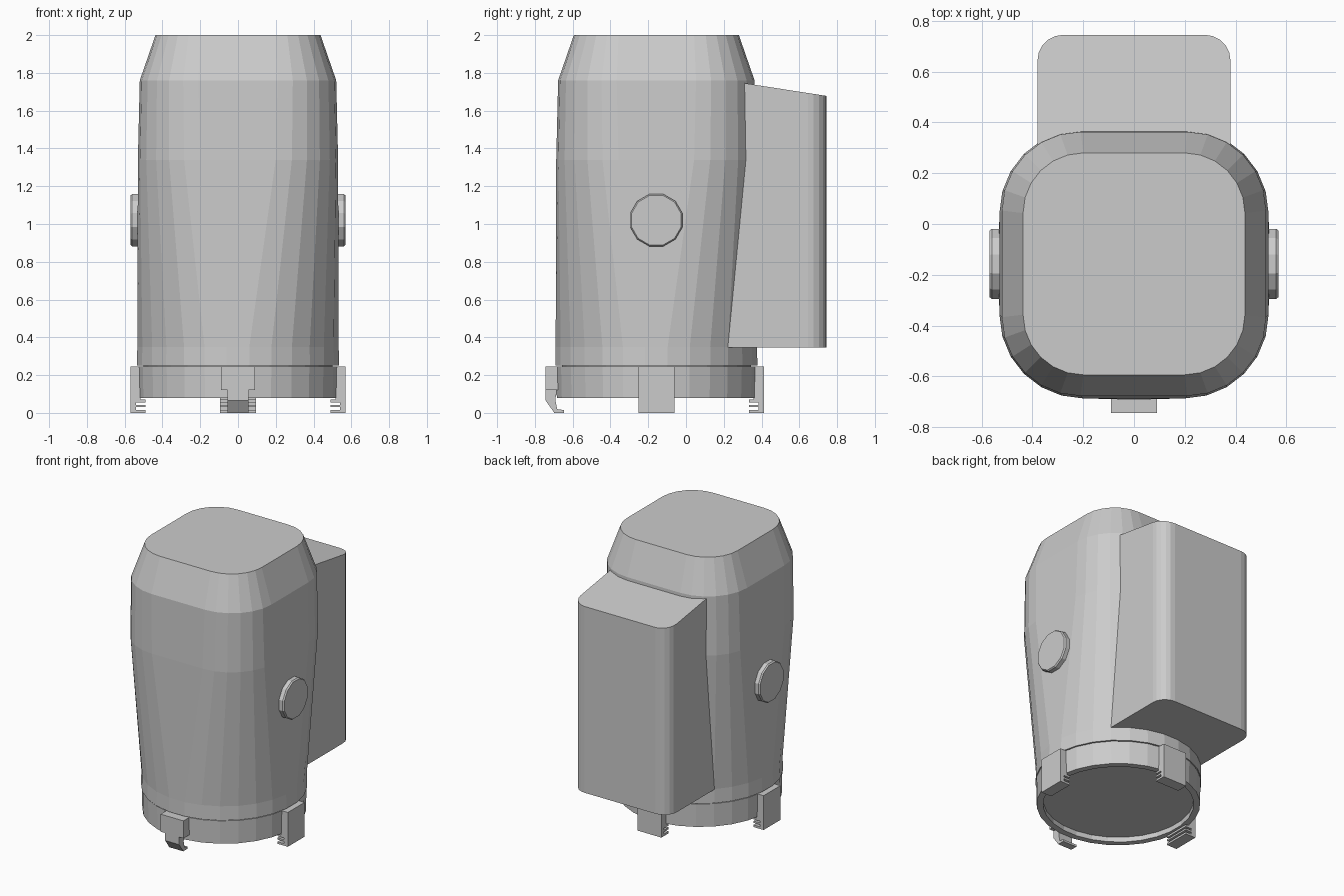
import bpy, bmesh
from math import sin, cos, pi, radians

if "Cube" in bpy.data.objects:
    bpy.data.objects.remove(bpy.data.objects["Cube"])

CY = -0.157   # body axis in y
N = 7         # points per quarter of the body section


def make(name, bm):
    bmesh.ops.recalc_face_normals(bm, faces=bm.faces)
    me = bpy.data.meshes.new(name)
    bm.to_mesh(me)
    bm.free()
    ob = bpy.data.objects.new(name, me)
    bpy.context.collection.objects.link(ob)
    return ob


def section(z, half, flat=None):
    """Circle when flat is None, otherwise a square with rounded corners."""
    pts = []
    for q in range(4):
        for j in range(N):
            if flat is None:
                a = pi / 2 * (q + (j + 0.5) / N)
                r = half / cos(pi / (4 * N))
                x, y = r * cos(a), r * sin(a)
            else:
                a = pi / 2 * (q + j / (N - 1))
                sx, sy = ((1, 1), (-1, 1), (-1, -1), (1, -1))[q]
                x = sx * flat + (half - flat) * cos(a)
                y = sy * flat + (half - flat) * sin(a)
            pts.append((x, y + CY, z))
    return pts


def loft(name, loops, closed=False):
    bm = bmesh.new()
    rings = [[bm.verts.new(p) for p in l] for l in loops]
    n = len(rings[0])
    pairs = list(zip(rings, rings[1:]))
    if closed:
        pairs.append((rings[-1], rings[0]))
    else:
        bm.faces.new(rings[0])
        bm.faces.new(rings[-1])
    for a, b in pairs:
        for i in range(n):
            k = (i + 1) % n
            bm.faces.new((a[i], a[k], b[k], b[i]))
    return make(name, bm)


def clip(name, parts, turn):
    """Radial (distance, z) outlines extruded sideways, turned about the body axis."""
    bm = bmesh.new()
    c, s = cos(radians(turn)), sin(radians(turn))
    for outline, hw in parts:
        sides = [[bm.verts.new((d * c - w * s, d * s + w * c + CY, z)) for d, z in outline]
                 for w in (-hw, hw)]
        bm.faces.new(sides[0])
        bm.faces.new(sides[1])
        n = len(outline)
        for i in range(n):
            k = (i + 1) % n
            bm.faces.new((sides[0][i], sides[0][k], sides[1][k], sides[1][i]))
    return make(name, bm)


# main housing: round at the foot, rounded square at the shoulder
loft("housing", [section(0.115, 0.5), section(0.25, 0.5), section(0.25, 0.535),
                 section(0.35, 0.533), section(1.34, 0.53, 0.2),
                 section(1.76, 0.52, 0.21), section(2.0, 0.437, 0.2)])

# hollow collar under the housing
loft("base_collar", [section(0.08, 0.527), section(0.245, 0.531),
                     section(0.245, 0.485), section(0.08, 0.485)], closed=True)

# side and back clips with two slots each
toothed = [(0.57, 0), (0.57, 0.245), (0.515, 0.245), (0.515, 0.07), (0.49, 0.07),
           (0.49, 0.055), (0.54, 0.055), (0.54, 0.043), (0.49, 0.043),
           (0.49, 0.03), (0.54, 0.03), (0.54, 0.015), (0.49, 0.015), (0.49, 0)]
for name, turn in (("right_clip", 0), ("back_clip", 90), ("left_clip", 180)):
    clip(name, [(toothed, 0.095)], turn)

# front clip: wide block with a narrower hooked tongue
block = [(0.588, 0.12), (0.588, 0.245), (0.515, 0.245), (0.515, 0.12)]
tongue = [(0.586, 0.125), (0.586, 0.065), (0.54, 0), (0.49, 0), (0.49, 0.015),
          (0.525, 0.02), (0.535, 0.07), (0.525, 0.125)]
clip("front_clip", [(block, 0.09), (tongue, 0.055)], -90)

# rear pack: rounded outer corners, top sloping down to the back
outline = [(0.38, 0.1)]
for cx, start in ((0.28, 0), (-0.28, 90)):
    for j in range(6):
        a = radians(start + 18 * j)
        outline.append((cx + 0.1 * cos(a), 0.645 + 0.1 * sin(a)))
outline.append((-0.38, 0.1))
loft("rear_pack", [[(x, y, 0.347) for x, y in outline],
                   [(x, y, 1.75 - (y - 0.28) * 0.155) for x, y in outline]])

# round side buttons, slightly bevelled
for name, s in (("right_button", 1), ("left_button", -1)):
    loops = [[(s * x, CY + r * cos(pi / 6 * (i + 0.5)), 1.02 + r * sin(pi / 6 * (i + 0.5)))
              for i in range(12)] for x, r in ((0.5, 0.143), (0.56, 0.143), (0.569, 0.136))]
    loft(name, loops)
